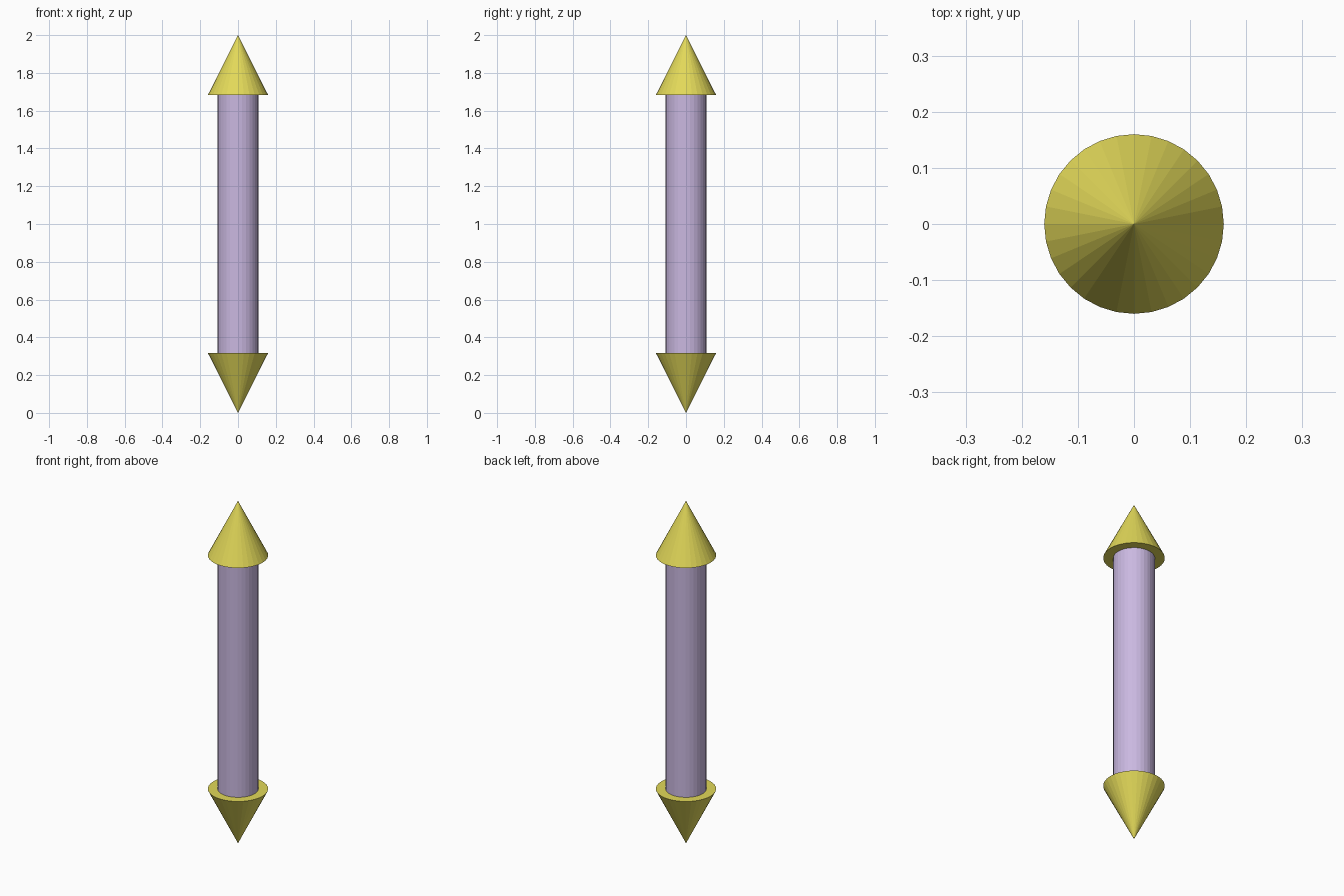
import bpy, math

if "Cube" in bpy.data.objects:
    bpy.data.objects.remove(bpy.data.objects["Cube"])

LENGTH = 2.0
HEAD_H = 0.318
HEAD_R = 0.16
SHAFT_R = 0.108
SIDES = 32


def material(name, rgb):
    m = bpy.data.materials.new(name)
    m.diffuse_color = (*rgb, 1.0)
    m.use_nodes = True
    m.node_tree.nodes["Principled BSDF"].inputs["Base Color"].default_value = m.diffuse_color
    return m


yellow = material("yellow", (0.76, 0.69, 0.10))
lilac = material("lilac", (0.59, 0.48, 0.75))


def round_part(name, r_bottom, r_top, z0, z1, mat):
    # Vertex angles start on the x axis; flat facets
    bpy.ops.mesh.primitive_cone_add(vertices=SIDES, radius1=r_bottom, radius2=r_top,
                                    depth=z1 - z0, location=(0, 0, (z0 + z1) / 2))
    ob = bpy.context.object
    ob.name = name
    ob.data.materials.append(mat)
    return ob


# Shaft between the two arrowheads
round_part("shaft", SHAFT_R, SHAFT_R, HEAD_H, LENGTH - HEAD_H, lilac)

# Arrowheads pointing down and up
round_part("lower_arrowhead", 0, HEAD_R, 0, HEAD_H, yellow)
round_part("upper_arrowhead", HEAD_R, 0, LENGTH - HEAD_H, LENGTH, yellow)
